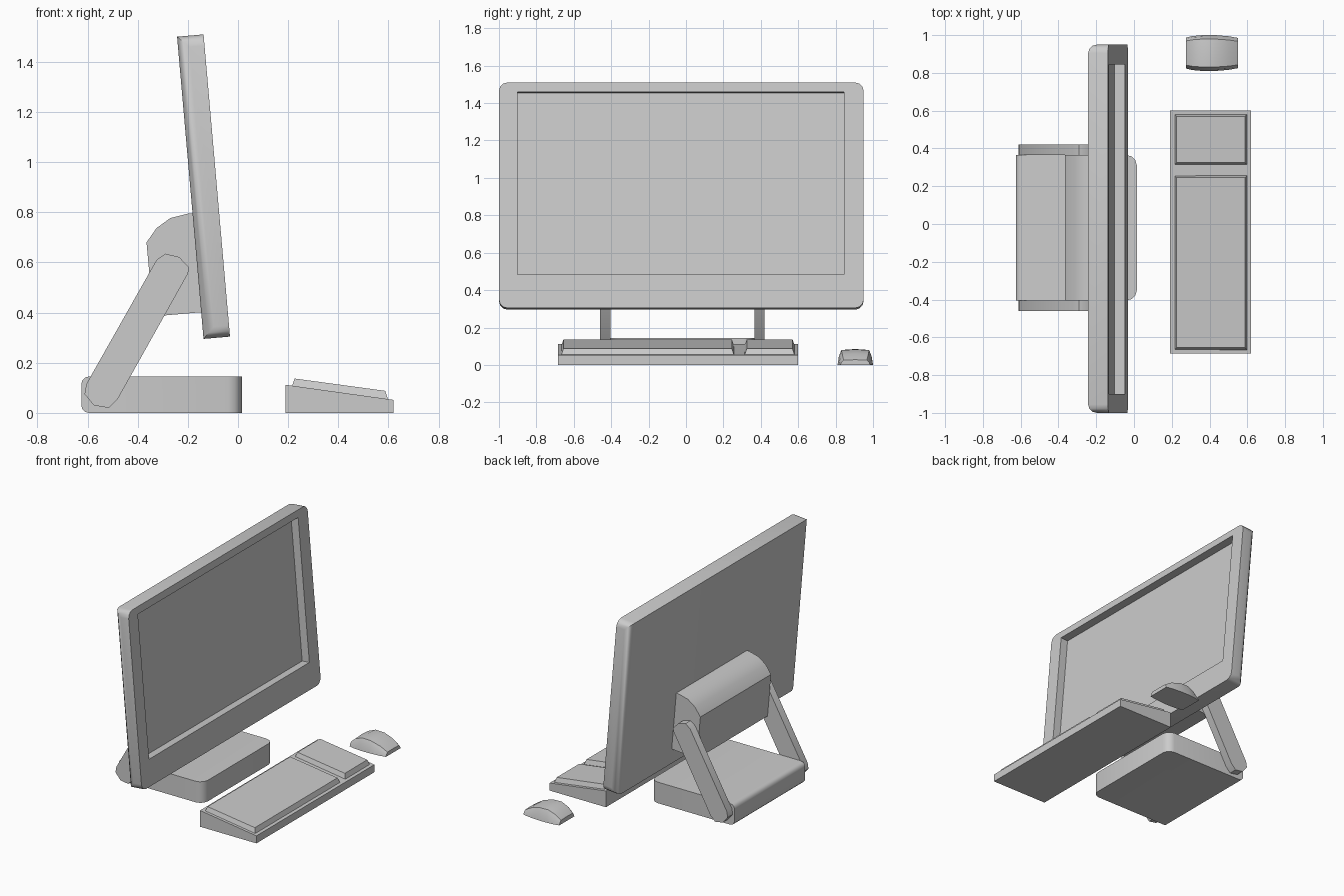
import bpy, bmesh, math
from mathutils import Vector

if "Cube" in bpy.data.objects:
    bpy.data.objects.remove(bpy.data.objects["Cube"], do_unlink=True)

# Single plastic colour
GREY = (0.6, 0.6, 0.6, 1)
plastic = bpy.data.materials.new("grey plastic")
plastic.use_nodes = True
plastic.diffuse_color = GREY
plastic.node_tree.nodes["Principled BSDF"].inputs["Base Color"].default_value = GREY


def finish(bm, name, smooth=False):
    bmesh.ops.recalc_face_normals(bm, faces=bm.faces)
    mesh = bpy.data.meshes.new(name)
    bm.to_mesh(mesh)
    bm.free()
    mesh.materials.append(plastic)
    obj = bpy.data.objects.new(name, mesh)
    bpy.context.collection.objects.link(obj)
    bpy.ops.object.select_all(action='DESELECT')
    obj.select_set(True)
    bpy.context.view_layer.objects.active = obj
    if smooth:
        bpy.ops.object.shade_smooth_by_angle(angle=math.radians(35))
    return obj


def box(x, y, z):
    """Box between (low, high) pairs on each axis."""
    bm = bmesh.new()
    bmesh.ops.create_cube(bm, size=1)
    for v in bm.verts:
        v.co = Vector(r[0] if c < 0 else r[1] for c, r in zip(v.co, (x, y, z)))
    return bm


def round_edges(bm, rule, radius, segments=3):
    """Bevel the edges whose direction and middle satisfy the rule."""
    chosen = [e for e in bm.edges
              if rule((e.verts[1].co - e.verts[0].co).normalized(),
                      (e.verts[0].co + e.verts[1].co) / 2)]
    bmesh.ops.bevel(bm, geom=chosen, offset=radius, segments=segments,
                    profile=0.5, affect='EDGES')


def loft(rings):
    """Closed skin through rings with equal point counts."""
    bm = bmesh.new()
    rows = [[bm.verts.new(p) for p in ring] for ring in rings]
    n = len(rows[0])
    for a, b in zip(rows, rows[1:]):
        for i in range(n):
            bm.faces.new((a[i], a[(i + 1) % n], b[(i + 1) % n], b[i]))
    bm.faces.new(rows[0])
    bm.faces.new(rows[-1])
    return bm


def extrude_y(profile, y0, y1):
    return loft([[(x, y, z) for x, z in profile] for y in (y0, y1)])


# Monitor: rounded panel with a recessed screen, leaning back
T, W, H = 0.053, 0.975, 0.605
bm = box((-T, T), (-W, W), (-H, H))
round_edges(bm, lambda d, m: abs(d.x) > 0.9 or (abs(d.z) > 0.9 and m.x < 0), 0.045)
monitor = finish(bm, "monitor", True)
cutter = finish(box((T - 0.055, T + 0.1), (-0.875, 0.87), (-0.425, 0.555)), "screen_cutter")
cutter.hide_render = True
cut = monitor.modifiers.new("screen recess", 'BOOLEAN')
cut.object = cutter
cut.operation = 'DIFFERENCE'
cut.solver = 'EXACT'
bpy.context.view_layer.objects.active = monitor
monitor.select_set(True)
# apply the recess before any smoothing modifier
bpy.ops.object.modifier_move_to_index(modifier=cut.name, index=0)
bpy.ops.object.modifier_apply(modifier=cut.name)
bpy.data.objects.remove(cutter, do_unlink=True)
monitor.location = (-0.1375, -0.025, 0.9025)
monitor.rotation_euler.y = math.radians(-5)

# Stand base: rounded front corners and rounded back edges
bm = box((-0.625, 0.015), (-0.405, 0.365), (0, 0.145))
round_edges(bm, lambda d, m: (abs(d.z) > 0.9 and m.x > 0), 0.055)
round_edges(bm, lambda d, m: abs(d.y) > 0.9 and m.x < -0.6, 0.03)
finish(bm, "stand_base", True)

# Hinge block behind the monitor
hinge = [(-0.17, 0.797), (-0.2, 0.795), (-0.27, 0.777), (-0.325, 0.737),
         (-0.365, 0.68), (-0.338, 0.385), (-0.13, 0.403)]
finish(extrude_y(hinge, -0.405, 0.365), "hinge_block", True)

# Two slanted support arms
arm = [(-0.325, 0.61), (-0.29, 0.635), (-0.235, 0.622), (-0.195, 0.58), (-0.2, 0.555),
       (-0.48, 0.055), (-0.515, 0.02), (-0.575, 0.03), (-0.612, 0.075), (-0.605, 0.115)]
finish(extrude_y(arm, -0.46, -0.405), "right_arm", True)
finish(extrude_y(arm, 0.365, 0.42), "left_arm", True)

# Keyboard wedge
wedge = [(0.19, 0), (0.62, 0), (0.62, 0.052), (0.19, 0.112)]
finish(extrude_y(wedge, -0.685, 0.6), "keyboard_base")

# Raised key blocks with sloped sides
for name, y0, y1 in (("main_keys", -0.668, 0.258), ("number_keys", 0.312, 0.582)):
    rings = []
    for inset, back, front in ((0, 0.1, 0.05), (0.013, 0.137, 0.088)):
        xb, xf = 0.213 + inset, 0.6 - inset
        rings.append([(xb, y0 + inset, back), (xf, y0 + inset, front),
                      (xf, y1 - inset, front), (xb, y1 - inset, back)])
    finish(loft(rings), name)

# Mouse: humped shell lofted front to back
rings = []
for x, half, top in ((0.275, 0.082, 0.03), (0.31, 0.09, 0.062), (0.365, 0.095, 0.085),
                     (0.43, 0.095, 0.083), (0.5, 0.089, 0.06), (0.55, 0.08, 0.028)):
    outline = ((-1, 0), (-0.92, 0.55), (-0.78, 0.94), (0, 1), (0.78, 0.94), (0.92, 0.55), (1, 0))
    rings.append([(x, 0.905 + half * s, top * h) for s, h in outline])
finish(loft(rings), "mouse", True)
